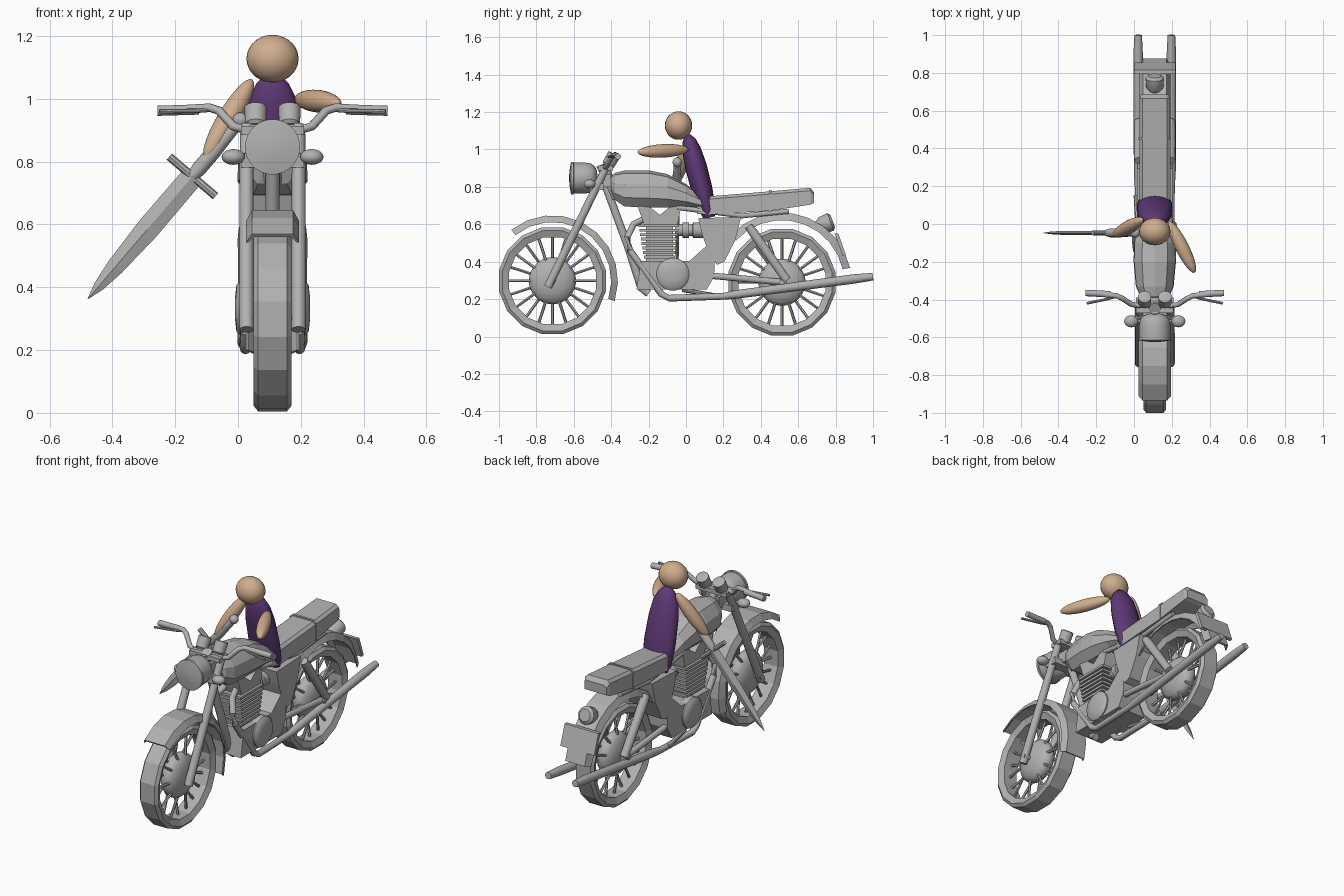
import bpy, bmesh, math
from mathutils import Vector, Matrix

if "Cube" in bpy.data.objects:
    bpy.data.objects.remove(bpy.data.objects["Cube"])

C = 0.11  # x of the motorcycle centre line
Z = Vector((0, 0, 1))


def material(name, rgb):
    m = bpy.data.materials.new(name)
    m.diffuse_color = (*rgb, 1)
    m.use_nodes = True
    m.node_tree.nodes["Principled BSDF"].inputs["Base Color"].default_value = m.diffuse_color
    return m


GREY = material("grey", (0.44, 0.44, 0.44))
SKIN = material("skin tan", (0.63, 0.42, 0.27))
PURPLE = material("purple", (0.11, 0.04, 0.18))


def finish(name, bm, mat, smooth):
    bmesh.ops.recalc_face_normals(bm, faces=bm.faces)
    me = bpy.data.meshes.new(name)
    bm.to_mesh(me)
    bm.free()
    me.materials.append(mat)
    ob = bpy.data.objects.new(name, me)
    bpy.context.collection.objects.link(ob)
    if smooth:
        bpy.ops.object.select_all(action='DESELECT')
        ob.select_set(True)
        bpy.context.view_layer.objects.active = ob
        bpy.ops.object.shade_smooth_by_angle(angle=math.radians(40))
    return ob


def loft(name, rings, mat=GREY, smooth=False, closed=False, dx=C):
    bm = bmesh.new()
    vs = [[bm.verts.new((p[0] + dx, p[1], p[2])) for p in r] for r in rings]
    n = len(vs[0])
    for i in range(len(vs) if closed else len(vs) - 1):
        a, b = vs[i], vs[(i + 1) % len(vs)]
        for j in range(n):
            bm.faces.new((a[j], a[(j + 1) % n], b[(j + 1) % n], b[j]))
    if not closed:
        bm.faces.new(vs[0])
        bm.faces.new(vs[-1])
    return finish(name, bm, mat, smooth)


def lathe(name, p, axis, prof, n=24, smooth=True, closed=False, mat=GREY, dx=C):
    q = Z.rotation_difference(Vector(axis))
    ang = [2 * math.pi * (k + 0.5) / n for k in range(n)]
    rings = [[Vector(p) + q @ Vector((r * math.cos(a), r * math.sin(a), t)) for a in ang] for r, t in prof]
    return loft(name, rings, mat, smooth, closed, dx)


def tube(name, pts, rad, n=10, mat=GREY, dx=C):
    pts = [Vector(p) for p in pts]
    rad = rad if isinstance(rad, list) else [rad] * len(pts)
    rings = []
    for i, p in enumerate(pts):
        d = (pts[min(i + 1, len(pts) - 1)] - pts[max(i - 1, 0)]).normalized()
        u = d.cross(Z if abs(d.z) < 0.99 else Vector((0, 1, 0))).normalized()
        w = d.cross(u)
        rings.append([p + rad[i] * (u * math.cos(a) + w * math.sin(a))
                      for a in (2 * math.pi * k / n for k in range(n))])
    return loft(name, rings, mat, True, False, dx)


def slab(name, yz, x0, x1):
    return loft(name, [[(x, y, z) for y, z in yz] for x in (x0, x1)])


def box(name, x, y0, y1, z0, z1):
    return slab(name, [(y0, z0), (y1, z0), (y1, z1), (y0, z1)], -x, x)


def ellipsoid(name, p, radii, axis=(0, 0, 1), mat=GREY, dx=C):
    bm = bmesh.new()
    q = Z.rotation_difference(Vector(axis)).to_matrix().to_4x4()
    m = Matrix.Translation(Vector(p) + Vector((dx, 0, 0))) @ q @ Matrix.Diagonal((*radii, 1))
    bmesh.ops.create_uvsphere(bm, u_segments=24, v_segments=14, radius=1, matrix=m)
    return finish(name, bm, mat, True)


def fender(name, cy, cz, a0, a1, r, w, depth, n=9):
    sec = [(-w, r - depth), (-w * .77, r), (w * .77, r), (w, r - depth),
           (w * .92, r - depth), (w * .7, r - .012), (-w * .7, r - .012), (-w * .92, r - depth)]
    rings = []
    for i in range(n + 1):
        a = math.radians(a0 + (a1 - a0) * i / n)
        rings.append([(x, cy + q * math.cos(a), cz + q * math.sin(a)) for x, q in sec])
    loft(name, rings)


# Wheels: faceted tyre, domed hub, spokes
for side, cy, cz in (("front", -.714, .298), ("rear", .513, .29)):
    lathe(side + "_tyre", (0, cy, cz), (1, 0, 0),
          [(.237, -.045), (.273, -.06), (.291, -.046), (.291, .046), (.273, .06), (.237, .045)],
          16, False, True)
    lathe(side + "_hub", (0, cy, cz), (1, 0, 0),
          [(.02, -.06), (.07, -.052), (.11, -.035), (.126, -.015), (.126, .015), (.11, .035), (.07, .052), (.02, .06)])
    for k in range(20):
        a = 2 * math.pi * k / 20
        d = Vector((0, math.cos(a), math.sin(a)))
        s = .022 * (-1) ** k
        c = Vector((0, cy, cz))
        tube(side + "_spoke", [c + d * .11 + Vector((s, 0, 0)), c + d * .243], .008, 6)
    tube(side + "_axle", [(-.1, cy, cz), (.1, cy, cz)], .014)

# Mudguards, number plate, tail light
fender("front_mudguard", -.714, .298, 129, -18, .35, .085, .036)
fender("rear_mudguard", .513, .29, 138, 12, .372, .082, .04)
slab("tail_plate", [(.795, .55), (.815, .55), (.855, .435), (.838, .43)], -.11, .11)
lathe("tail_light", (0, .74, .60), (0, .93, .35), [(.03, -.04), (.046, -.015), (.05, .035), (.035, .048)], 14)

# Front fork, clamps, headlight
for z, h in ((.80, .018), (.9, .013)):
    y = -.735 + (z - .28) * .492
    box("fork_clamp", .1, y - .04, y + .04, z - h, z + h)
tube("steering_head", [(0, -.45, .92), (0, -.37, .74)], .032)
box("headlight_bracket", .045, -.5, -.4, .8, .87)
lathe("headlight", (0, -.555, .847), (0, -1, 0),
      [(.035, -.08), (.06, -.07), (.077, -.05), (.083, -.02), (.083, .045), (.088, .046),
       (.088, .06), (.076, .062), (.04, .068), (.01, .07)])

# Handlebar
half = [(.1, -.43, .905), (.125, -.425, .912), (.17, -.395, .962), (.2, -.38, .972), (.36, -.365, .963)]
tube("handlebar", [(-x, y, z) for x, y, z in reversed(half)] + half, .014)

for s in (-1, 1):
    # Fork legs, gauges, indicators, grips, levers
    tube("fork_leg", [(s * .083, -.738, .265), (s * .083, -.60, .55), (s * .083, -.422, .915)], [.023, .023, .021])
    lathe("gauge", (s * .054, -.4, .945), (0, .5, .86), [(.024, -.04), (.034, -.03), (.036, .03), (.03, .034)], 16)
    ellipsoid("indicator", (s * .125, -.515, .815), (.037, .032, .025))
    tube("indicator_stalk", [(s * .04, -.49, .82), (s * .12, -.5, .815)], .01, 8)
    tube("grip", [(s * .235, -.372, .966), (s * .366, -.365, .962)], .017)
    tube("lever", [(s * .2, -.382, .965), (s * .24, -.395, .962), (s * .36, -.42, .96)], .007, 8)
    # Exhaust, shock absorber, swing arm, lower frame rail
    tube("exhaust", [(s * .035, -.22, .63), (s * .05, -.28, .6), (s * .075, -.315, .53), (s * .08, -.3, .46),
                     (s * .084, -.13, .225), (s * .086, -.09, .205), (s * .088, .2, .215), (s * .088, .27, .225),
                     (s * .088, .9, .308), (s * .088, 1.0, .32)],
         [.018] * 7 + [.023, .025, .02], 12)
    tube("shock_absorber", [(s * .085, .335, .59), (s * .085, .36, .555), (s * .085, .54, .3)], [.022, .026, .024])
    tube("swing_arm", [(s * .075, .08, .33), (s * .075, .54, .288)], .018)
    tube("seat_rail", [(s * .06, -.05, .69), (s * .065, .3, .645), (s * .065, .55, .67)], .014)
    lathe("engine_cover", (s * .085, -.07, .333), (s, 0, 0), [(.088, -.02), (.088, .018), (.075, .03), (.03, .035)], 20)

# Frame
tube("down_tube", [(0, -.435, .82), (0, -.31, .48), (0, -.24, .26), (0, -.2, .23)], .022)
tube("backbone", [(0, -.4, .77), (0, .1, .7)], .025)
tube("side_stand_foot", [(-.09, -.02, .25), (-.1, .15, .22)], .012, 8)

# Engine
slab("crankcase", [(-.265, .25), (.11, .25), (.15, .32), (.155, .44), (.11, .485), (.02, .405), (-.24, .405)], -.095, .095)
box("cylinder_core", .06, -.215, -.07, .39, .62)
for i in range(8):
    t = i / 7
    box("cooling_fin", .075 + .01 * t, -.225 - .028 * t, -.06 + .022 * t, .418 + .024 * i, .432 + .024 * i)
slab("cylinder_head", [(-.26, .70), (-.19, .69), (-.14, .65), (-.09, .69), (-.025, .70), (-.045, .60), (-.225, .60)], -.07, .07)
lathe("carburettor", (0, -.04, .568), (0, 1, 0),
      [(.03, -.02), (.03, .02), (.042, .022), (.042, .055), (.03, .057), (.03, .075), (.042, .077), (.042, .13)], 14)
slab("side_panel", [(.065, .632), (.295, .64), (.265, .52), (.205, .40), (.165, .383), (.12, .45), (.085, .55)], -.095, .095)

# Fuel tank
rings = []
for y, b, t, w in ((-.4, .78, .855, .05), (-.38, .73, .875, .078), (-.33, .695, .887, .1), (-.2, .69, .888, .112),
                   (-.1, .69, .868, .11), (0, .69, .815, .098), (.08, .685, .755, .085), (.12, .67, .72, .06)):
    h = t - b
    side = [(.6 * w, b), (w, b + .25 * h), (.97 * w, b + .62 * h), (.6 * w, b + .92 * h)]
    rings.append([(x, y, z) for x, z in side] + [(0, y, t)] + [(-x, y, z) for x, z in reversed(side)])
loft("fuel_tank", rings)

# Seat with strap
def seat_ring(y, b, t, w):
    return [(-w, y, b), (w, y, b), (w, y, t - .015), (w * .8, y, t), (-w * .8, y, t), (-w, y, t - .015)]


loft("seat", [seat_ring(*v) for v in ((.06, .655, .71, .07), (.13, .652, .75, .082), (.45, .672, .776, .082),
                                      (.665, .705, .795, .08), (.685, .715, .77, .072))])
loft("seat_strap", [seat_ring(.445, .668, .782, .085), seat_ring(.458, .668, .783, .085)])

# Rider: torso, head, arms
bot, top = Vector((.11, .125, .635)), Vector((.11, .008, 1.08))
axis = top - bot
v = axis.cross(Vector((1, 0, 0))).normalized()
rings = []
for t, rx, ry in ((0, .075, .03), (.1, .09, .045), (.35, .095, .057), (.62, .089, .058),
                  (.82, .076, .05), (.93, .052, .036), (.985, .026, .018), (1, .006, .005)):
    rings.append([bot + axis * t + Vector((rx * math.cos(a), 0, 0)) + v * ry * math.sin(a)
                  for a in (2 * math.pi * k / 20 for k in range(20))])
loft("torso", rings, PURPLE, True, dx=0)
ellipsoid("head", (.11, -.04, 1.128), (.083, .073, .076), mat=SKIN, dx=0)
for name, a, b in (("left_arm", (.187, .012, 1.0), (.322, -.258, .985)), ("right_arm", (.045, .025, 1.062), (-.105, -.06, .81))):
    a, b = Vector(a), Vector(b)
    ellipsoid(name, (a + b) / 2, (.036, .036, (b - a).length / 2), b - a, SKIN, 0)

# Sword
g = Vector((-.145, -.047, .753))
d = Vector((-.333, 0, -.39)).normalized()
u = Vector((-d.z, 0, d.x))
n = Vector((0, .011, 0))
loft("sword_blade", [[g + d * t + u * w, g + d * t + n * k, g + d * t - u * w, g + d * t - n * k]
                     for t, w, k in ((0, .036, 1), (.22, .037, 1), (.38, .028, .9), (.46, .017, .6), (.513, .001, .1))], dx=0)
tube("sword_guard", [g - u * .097, g + u * .097], .013, 8, dx=0)
tube("sword_grip", [g, g - d * .03, g - d * .1, g - d * .23], [.018, .024, .024, .018], 12, dx=0)
ellipsoid("sword_pommel", g - d * .235, (.025, .025, .025), dx=0)
